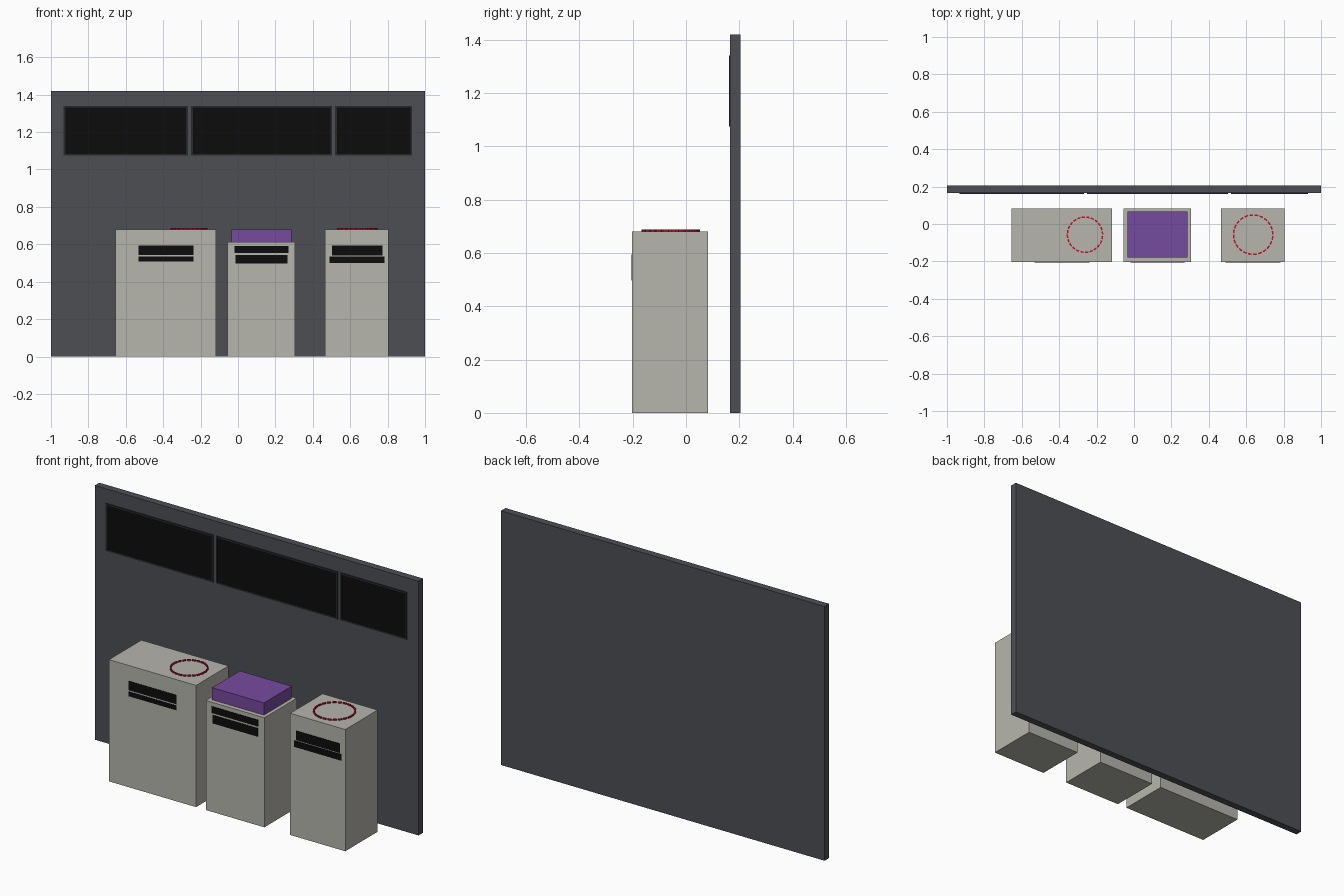
import bpy, bmesh, math

if "Cube" in bpy.data.objects:
    bpy.data.objects.remove(bpy.data.objects["Cube"], do_unlink=True)


def material(name, hex_rgb):
    lin = []
    for i in (0, 2, 4):
        c = int(hex_rgb[i:i + 2], 16) / 255
        lin.append(c / 12.92 if c <= 0.04045 else ((c + 0.055) / 1.055) ** 2.4)
    m = bpy.data.materials.new(name)
    m.use_nodes = True
    m.diffuse_color = (*lin, 1)
    m.node_tree.nodes["Principled BSDF"].inputs["Base Color"].default_value = (*lin, 1)
    return m


SLATE = material("slate wall", "4C4F54")
STONE = material("warm grey", "B6B5AC")
PURPLE = material("purple", "764A9E")
BLACK = material("screen black", "0C0C0C")
FRAME = material("frame charcoal", "26282A")
RED = material("crimson", "C2102B")


def finish(name, bm, mat):
    bmesh.ops.recalc_face_normals(bm, faces=bm.faces)
    mesh = bpy.data.meshes.new(name)
    bm.to_mesh(mesh)
    bm.free()
    mesh.materials.append(mat)
    ob = bpy.data.objects.new(name, mesh)
    bpy.context.collection.objects.link(ob)
    return ob


def add_box(bm, x, y, z):
    verts = bmesh.ops.create_cube(bm, size=1)["verts"]
    for v in verts:
        v.co = [lo + (c + 0.5) * (hi - lo) for c, (lo, hi) in zip(v.co, (x, y, z))]


def box(name, x, y, z, mat):
    bm = bmesh.new()
    add_box(bm, x, y, z)
    return finish(name, bm, mat)


def frame(name, x, z, y, w):
    """Four thin bars around a screen."""
    bm = bmesh.new()
    for zz in ((z[0], z[0] + w), (z[1] - w, z[1])):
        add_box(bm, x, y, zz)
    for xx in ((x[0], x[0] + w), (x[1] - w, x[1])):
        add_box(bm, xx, y, (z[0] + w, z[1] - w))
    return finish(name, bm, FRAME)


def dashed_ring(name, cx, cy, radius, z, dashes=24, duty=0.72, width=0.008, height=0.007):
    bm = bmesh.new()
    steps = 3
    for d in range(dashes):
        sections = []
        for s in range(steps + 1):
            a = 2 * math.pi * (d + duty * s / steps) / dashes
            sections.append([
                bm.verts.new((cx + r * math.cos(a), cy + r * math.sin(a), h))
                for r, h in ((radius - width, z), (radius, z),
                             (radius, z + height), (radius - width, z + height))])
        for p, q in zip(sections, sections[1:]):
            for i in range(4):
                j = (i + 1) % 4
                bm.faces.new((p[i], p[j], q[j], q[i]))
        bm.faces.new(sections[0])
        bm.faces.new(sections[-1])
    return finish(name, bm, RED)


# Back wall with three framed screens
WALL_Y = 0.165
box("back_wall", (-1, 1), (WALL_Y, 0.205), (0, 1.42), SLATE)
for i, (x0, x1) in enumerate(((-0.932, -0.268), (-0.25, 0.503), (0.519, 0.93))):
    z0, z1, w = 1.075, 1.34, 0.009
    frame(f"screen_frame_{i + 1}", (x0, x1), (z0, z1), (WALL_Y - 0.004, WALL_Y), w)
    box(f"screen_{i + 1}", (x0 + w, x1 - w), (WALL_Y - 0.003, WALL_Y),
        (z0 + w, z1 - w), BLACK)

# Three pedestals
FRONT, BACK = -0.203, 0.083
for name, x, top in (("left_hand_pedestal", (-0.655, -0.117), 0.68),
                     ("middle_pedestal", (-0.057, 0.305), 0.612),
                     ("right_hand_pedestal", (0.465, 0.805), 0.68)):
    box(name, x, (FRONT, BACK), (0, top), STONE)

# Dark label strips on the pedestal fronts
strips = (((-0.533, -0.238), (0.543, 0.594)), ((-0.533, -0.238), (0.509, 0.535)),
          ((-0.02, 0.27), (0.553, 0.590)), ((-0.013, 0.265), (0.496, 0.543)),
          ((0.502, 0.773), (0.541, 0.593)), ((0.49, 0.783), (0.500, 0.536)))
for i, (x, z) in enumerate(strips):
    box(f"label_strip_{i + 1}", x, (FRONT - 0.002, FRONT), z, BLACK)

# Display block and dashed rings on the tops
box("purple_block", (-0.035, 0.285), (-0.178, 0.067), (0.612, 0.68), PURPLE)
dashed_ring("left_hand_ring", -0.262, -0.057, 0.098, 0.68)
dashed_ring("right_hand_ring", 0.637, -0.057, 0.109, 0.68)
